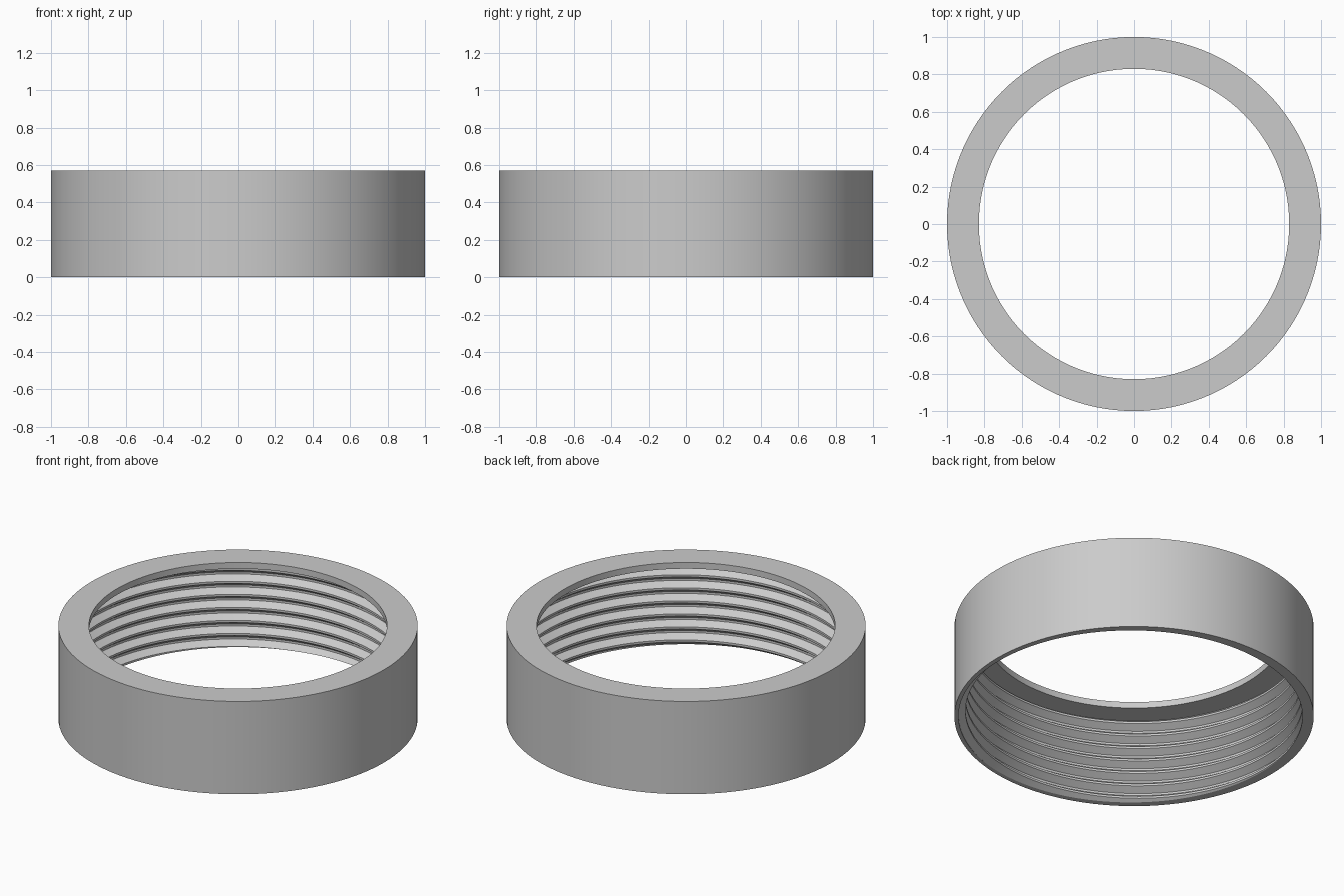
import bpy
import bmesh
import math

cube = bpy.data.objects.get("Cube")
if cube:
    bpy.data.objects.remove(cube, do_unlink=True)

SEGMENTS = 120
HEIGHT, LIP_Z = 0.57, 0.532
OUTER_R, HOLE_R = 1.0, 0.83
ROOT_R, CREST_R = 0.977, 0.938
PITCH = 0.08
START = math.radians(135)      # where a crest meets the bottom rim
FLAT = 0.08                    # half width of crest and root flats, in pitches
TURNS = range(-2, 9)


def thread_radius(phase):
    """Trapezoid thread: crest at phase 0, root at phase 0.5."""
    d = abs((phase + 0.5) % 1.0 - 0.5)
    t = min(max((d - FLAT) / (0.5 - 2 * FLAT), 0), 1)
    return CREST_R + (ROOT_R - CREST_R) * t


def section(angle):
    """Closed cross-section of the cap at one angle, as (radius, z)."""
    lead = (angle - START) / math.tau
    thread = []
    for turn in TURNS:
        for corner in (-FLAT, FLAT, 0.5 - FLAT, 0.5 + FLAT):
            z = min(max((turn + corner + lead) * PITCH, 0), LIP_Z)
            thread.append((thread_radius(z / PITCH - lead), z))
    return [(OUTER_R, 0)] + thread + [
        (HOLE_R, LIP_Z), (HOLE_R, HEIGHT), (OUTER_R, HEIGHT)]


# Cap: outer wall, top lip and helical inner thread in one swept shell
bm = bmesh.new()
columns = []
for i in range(SEGMENTS + 1):
    a = math.tau * i / SEGMENTS
    columns.append([bm.verts.new((r * math.cos(a), r * math.sin(a), z))
                    for r, z in section(a)])
for left, right in zip(columns, columns[1:]):
    for j in range(len(left)):
        k = (j + 1) % len(left)
        bm.faces.new((left[j], left[k], right[k], right[j]))

# Close the seam and drop the collapsed thread ends
bmesh.ops.remove_doubles(bm, verts=bm.verts, dist=0.00001)
bmesh.ops.dissolve_degenerate(bm, edges=bm.edges, dist=0.00001)
bmesh.ops.recalc_face_normals(bm, faces=bm.faces)

mesh = bpy.data.meshes.new("threaded_ring_cap")
bm.to_mesh(mesh)
bm.free()
cap = bpy.data.objects.new("threaded_ring_cap", mesh)
bpy.context.collection.objects.link(cap)

# Plain grey finish
grey = (0.6, 0.6, 0.6, 1)
mat = bpy.data.materials.new("light_grey")
mat.use_nodes = True
mat.diffuse_color = grey
mat.node_tree.nodes["Principled BSDF"].inputs["Base Color"].default_value = grey
mesh.materials.append(mat)

bpy.ops.object.select_all(action="DESELECT")
cap.select_set(True)
bpy.context.view_layer.objects.active = cap
bpy.ops.object.shade_smooth_by_angle(angle=math.radians(25))
